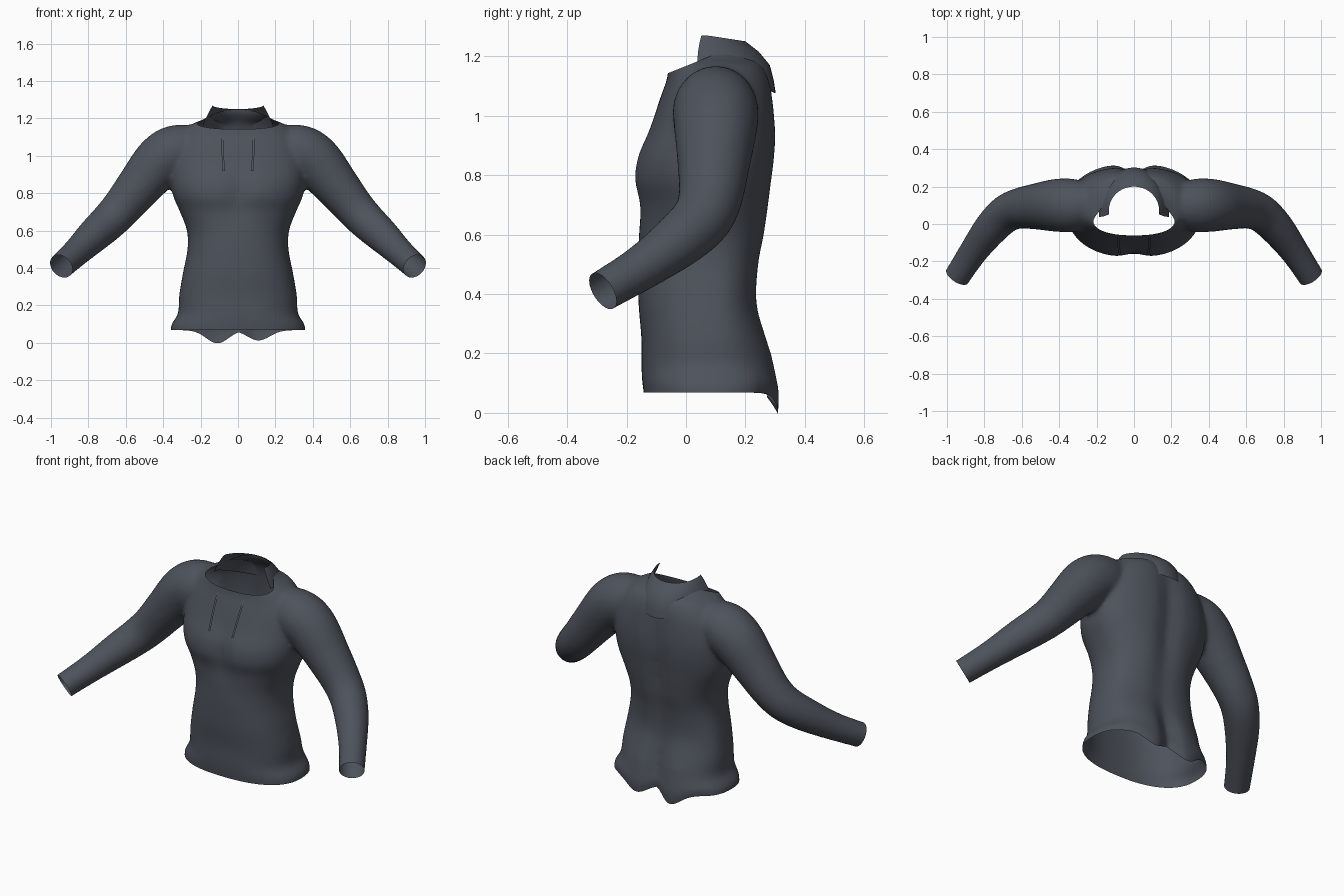
import bpy, bmesh, math
from mathutils import Vector

if "Cube" in bpy.data.objects:
    bpy.data.objects.remove(bpy.data.objects["Cube"])

fabric = bpy.data.materials.new("dark slate fabric")
fabric.diffuse_color = (0.075, 0.085, 0.105, 1)
fabric.use_nodes = True
fabric.node_tree.nodes["Principled BSDF"].inputs["Base Color"].default_value = fabric.diffuse_color


def spline(rows, steps=5):
    """Catmull-Rom resampling of a list of equal-length tuples."""
    out, n = [], len(rows)
    for i in range(n - 1):
        a, b = rows[max(i - 1, 0)], rows[i]
        c, d = rows[i + 1], rows[min(i + 2, n - 1)]
        for s in range(steps):
            t = s / steps
            out.append([0.5 * (2 * q + (r - p) * t + (2 * p - 5 * q + 4 * r - w) * t * t
                               + (3 * q - p - 3 * r + w) * t ** 3)
                        for p, q, r, w in zip(a, b, c, d)])
    return out + [list(rows[-1])]


def loft(bm, rings):
    """Closed tube through a list of rings, capped at both ends."""
    vs = [[bm.verts.new(p) for p in ring] for ring in rings]
    n = len(vs[0])
    for a, b in zip(vs, vs[1:]):
        for i in range(n):
            j = (i + 1) % n
            bm.faces.new((a[i], a[j], b[j], b[i]))
    bm.faces.new(vs[0][::-1])
    bm.faces.new(vs[-1])


def make_object(name, bm):
    me = bpy.data.meshes.new(name)
    bm.to_mesh(me)
    bm.free()
    me.materials.append(fabric)
    ob = bpy.data.objects.new(name, me)
    bpy.context.collection.objects.link(ob)
    return ob


def smooth(ob):
    for p in ob.data.polygons:
        p.use_smooth = True


def signed_pow(v, e):
    return math.copysign(abs(v) ** e, v)


# torso: height, half width, front y, back y, front groove, back groove
TORSO = [(-0.06, .35, -.14, .33, 0, .05), (0.06, .36, -.142, .33, 0, .05),
         (0.10, .355, -.147, .33, 0, .05), (0.16, .32, -.15, .31, 0, .05),
         (0.25, .315, -.15, .278, 0, .035), (0.37, .295, -.16, .243, 0, .015),
         (0.50, .27, -.162, .25, 0, .015), (0.60, .273, -.158, .27, 0, .02),
         (0.70, .31, -.16, .284, .01, .025), (0.78, .345, -.178, .293, .022, .025),
         (0.86, .36, -.168, .303, .018, .025), (0.95, .36, -.128, .306, .008, .025),
         (1.05, .335, -.09, .298, 0, .02), (1.12, .295, -.065, .285, 0, .015),
         (1.17, .245, -.058, .262, 0, .01), (1.20, .175, -.057, .23, 0, 0),
         (1.24, .138, -.057, .203, 0, 0), (1.34, .135, -.057, .2, 0, 0)]


def torso_ring(row, n=64):
    z, hw, yf, yb, gf, gb = row
    yc, ring = 0.08, []
    e = 2 / 2.4 if z < 1.18 else 1.0
    for i in range(n):
        a = 2 * math.pi * i / n
        x, s = hw * signed_pow(math.cos(a), e), signed_pow(math.sin(a), e)
        dent = math.exp(-(x / 0.06) ** 2)
        y = yc + s * (yb - yc) - gb * dent if s > 0 else yc + s * (yc - yf) + gf * dent
        ring.append((x, y, z))
    return ring


# sleeve: centre x, y, z and radius, shoulder to wrist
SLEEVE = [(.18, .11, 1.06, .10), (.31, .10, 1.03, .14), (.41, .10, .975, .142),
          (.53, .093, .835, .122), (.62, .082, .725, .108), (.69, .05, .65, .101),
          (.77, -.03, .575, .092), (.86, -.15, .488, .077), (.945, -.28, .41, .07),
          (.987, -.345, .37, .07)]


def sleeve_rings(side, n=32):
    path, rings = spline(SLEEVE), []
    pts = [Vector((p[0] * side, p[1], p[2])) for p in path]
    for i, p in enumerate(pts):
        t = (pts[min(i + 1, len(pts) - 1)] - pts[max(i - 1, 0)]).normalized()
        u = t.cross(Vector((0, 1, 0.3))).normalized()
        v = t.cross(u)
        r = path[i][3]
        rings.append([p + r * (math.cos(k * 2 * math.pi / n) * u + math.sin(k * 2 * math.pi / n) * v)
                      for k in range(n)])
    return rings


# body: torso and sleeves fused into one skin
bm = bmesh.new()
loft(bm, [torso_ring(r) for r in spline(TORSO)])
for side in (1, -1):
    loft(bm, sleeve_rings(side))
bmesh.ops.recalc_face_normals(bm, faces=bm.faces)
body = make_object("shirt_body", bm)
mod = body.modifiers.new("fuse", 'REMESH')
mod.mode = 'VOXEL'
mod.voxel_size = 0.013
mod = body.modifiers.new("soften", 'SMOOTH')
mod.factor = 0.5
mod.iterations = 10
deps = bpy.context.evaluated_depsgraph_get()
fused = bpy.data.meshes.new_from_object(body.evaluated_get(deps))
body.modifiers.clear()

# cut the hem, neck and cuff openings
bm = bmesh.new()
bm.from_mesh(fused)
cuts = [((0, 0, .068), (0, 0, -1)), ((0, -.055, 1.145), (0, -.4, 1)),
        ((.945, -.28, .41), (.085, -.13, -.08)), ((-.945, -.28, .41), (-.085, -.13, -.08))]
for co, no in cuts:
    bmesh.ops.bisect_plane(bm, geom=bm.verts[:] + bm.edges[:] + bm.faces[:], dist=1e-5,
                           plane_co=co, plane_no=Vector(no).normalized(), clear_outer=True)
# two rounded tails drop at the back of the hem
for v in bm.verts:
    x, y, z = v.co
    if z < .2 and y > .18:
        w = min((.2 - z) / .132, 1) * min((y - .18) / .08, 1)
        depth = .07 if x < 0 else .055
        v.co.z -= w * (depth * math.exp(-((abs(x) - .11) / .085) ** 2))
        v.co.y -= w * w * .012
bm.to_mesh(fused)
bm.free()
body.data = fused
if not fused.materials:
    fused.materials.append(fabric)
smooth(body)

# collar: folded over around the back, with raised points at the sides
bm = bmesh.new()
N, rows = 28, []
for k in range(5):
    row = []
    for i in range(N + 1):
        t = math.radians(-8 + 196 * i / N)
        s = max(math.sin(t), 0)
        prof = [(.135, .13, 1.27 - .02 * s), (.15, .175, 1.245 - .03 * s),
                (.165, .212, 1.215 - .045 * s), (.178, .225, 1.19 - .07 * s),
                (.188, .232, 1.165 - .09 * s)]
        rx, ry, z = prof[k]
        row.append(bm.verts.new((rx * math.cos(t), .07 + ry * math.sin(t), z)))
    rows.append(row)
for a, b in zip(rows, rows[1:]):
    for i in range(N):
        bm.faces.new((a[i], b[i], b[i + 1], a[i + 1]))
bmesh.ops.recalc_face_normals(bm, faces=bm.faces)
smooth(make_object("folded_collar", bm))

# drawstrings: flat ribbons hanging down the chest
for side, label in ((1, "left"), (-1, "right")):
    bm = bmesh.new()
    prev = None
    for x, y, z in spline([(.085, -.065, 1.11), (.082, -.112, 1.02), (.076, -.158, .92)], 4):
        pair = [bm.verts.new((x * side + d, y - .004, z)) for d in (-.006, .006)]
        if prev:
            bm.faces.new((prev[0], pair[0], pair[1], prev[1]))
        prev = pair
    smooth(make_object(label + "_drawstring", bm))
